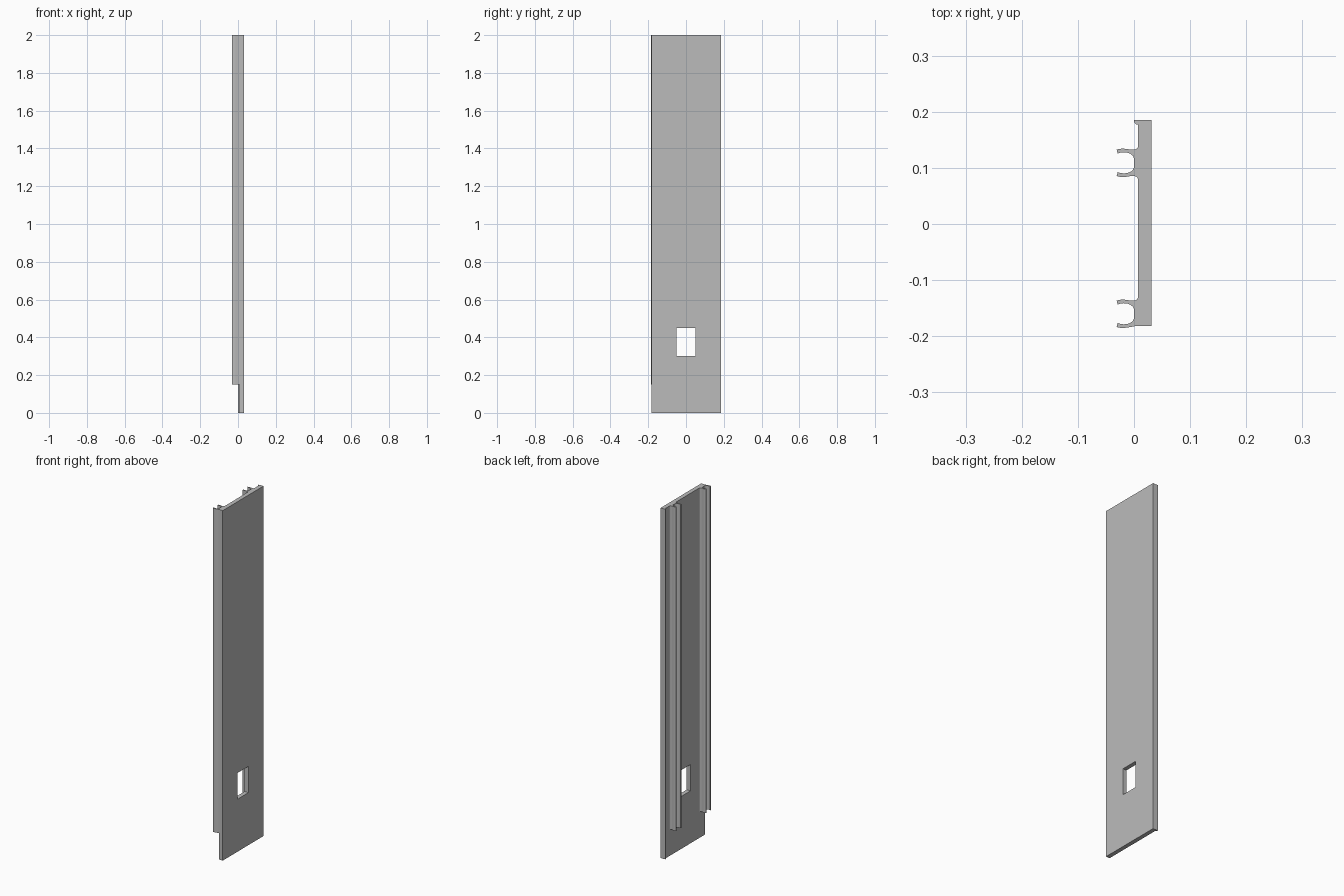
import bpy
import bmesh
import math

cube = bpy.data.objects.get("Cube")
if cube:
    bpy.data.objects.remove(cube, do_unlink=True)

HEIGHT = 2.0
RAIL_BOTTOM = 0.15

grey = bpy.data.materials.new("plain grey")
grey.use_nodes = True
colour = (0.5, 0.5, 0.5, 1)
grey.diffuse_color = colour
grey.node_tree.nodes["Principled BSDF"].inputs["Base Color"].default_value = colour


def extrude_profile(name, points, z0, z1):
    """Raise a closed x, y outline from z0 to z1."""
    bm = bmesh.new()
    face = bm.faces.new([bm.verts.new((x, y, z0)) for x, y in points])
    top = bmesh.ops.extrude_face_region(bm, geom=[face])
    for v in top["geom"]:
        if isinstance(v, bmesh.types.BMVert):
            v.co.z = z1
    bmesh.ops.recalc_face_normals(bm, faces=bm.faces)
    mesh = bpy.data.meshes.new(name)
    bm.to_mesh(mesh)
    bm.free()
    mesh.materials.append(grey)
    obj = bpy.data.objects.new(name, mesh)
    bpy.context.collection.objects.link(obj)
    return obj


def smooth(obj):
    bpy.ops.object.select_all(action="DESELECT")
    obj.select_set(True)
    bpy.context.view_layer.objects.active = obj
    bpy.ops.object.shade_smooth_by_angle(angle=math.radians(35))


# Flat panel with a small coved lip along its back edge
cove = [(0.007 * (1 - math.sin(a)), 0.177 + 0.007 * (1 - math.cos(a)))
        for a in [math.radians(15 * i) for i in range(7)]]
panel = extrude_profile(
    "panel", [(0.031, -0.182), (0.007, -0.182)] + cove + [(0, 0.1855), (0.031, 0.1855)],
    0, HEIGHT)

# Rectangular window through the panel
cutter = extrude_profile(
    "window_cutter", [(-0.1, -0.05), (0.1, -0.05), (0.1, 0.05), (-0.1, 0.05)], 0.3, 0.45)
cutter.hide_render = True
cutter.hide_viewport = True
cut = panel.modifiers.new("window", "BOOLEAN")
cut.operation = "DIFFERENCE"
cut.solver = "EXACT"
cut.object = cutter
smooth(panel)

# Outer and inner sides of one clip arm, measured from the rail's middle
OUTER = [(0.004, 0.0245), (0, 0.0235), (-0.006, 0.0235), (-0.013, 0.0247),
         (-0.02, 0.0255), (-0.026, 0.0248), (-0.031, 0.0235)]
INNER = [(-0.029, 0.0165), (-0.024, 0.0182), (-0.018, 0.0188), (-0.012, 0.0182),
         (-0.006, 0.016), (-0.002, 0.0125), (0, 0.008)]
FILLET = [(0.009, 0.0285), (0.007, 0.0285), (0.006, 0.026)]
FLUSH = [(0.009, 0.022), (0.002, 0.022)]


def clip_rail(name, middle, flush_front):
    """C-shaped snap rail running up the panel."""
    upper = FILLET + OUTER + INNER
    lower = (FLUSH + OUTER[2:] if flush_front else FILLET + OUTER) + INNER
    outline = upper + [(x, -y) for x, y in reversed(lower)]
    smooth(extrude_profile(name, [(x, middle + y) for x, y in outline],
                           RAIL_BOTTOM, HEIGHT))


clip_rail("back_clip_rail", 0.109, False)
clip_rail("front_clip_rail", -0.16, True)
